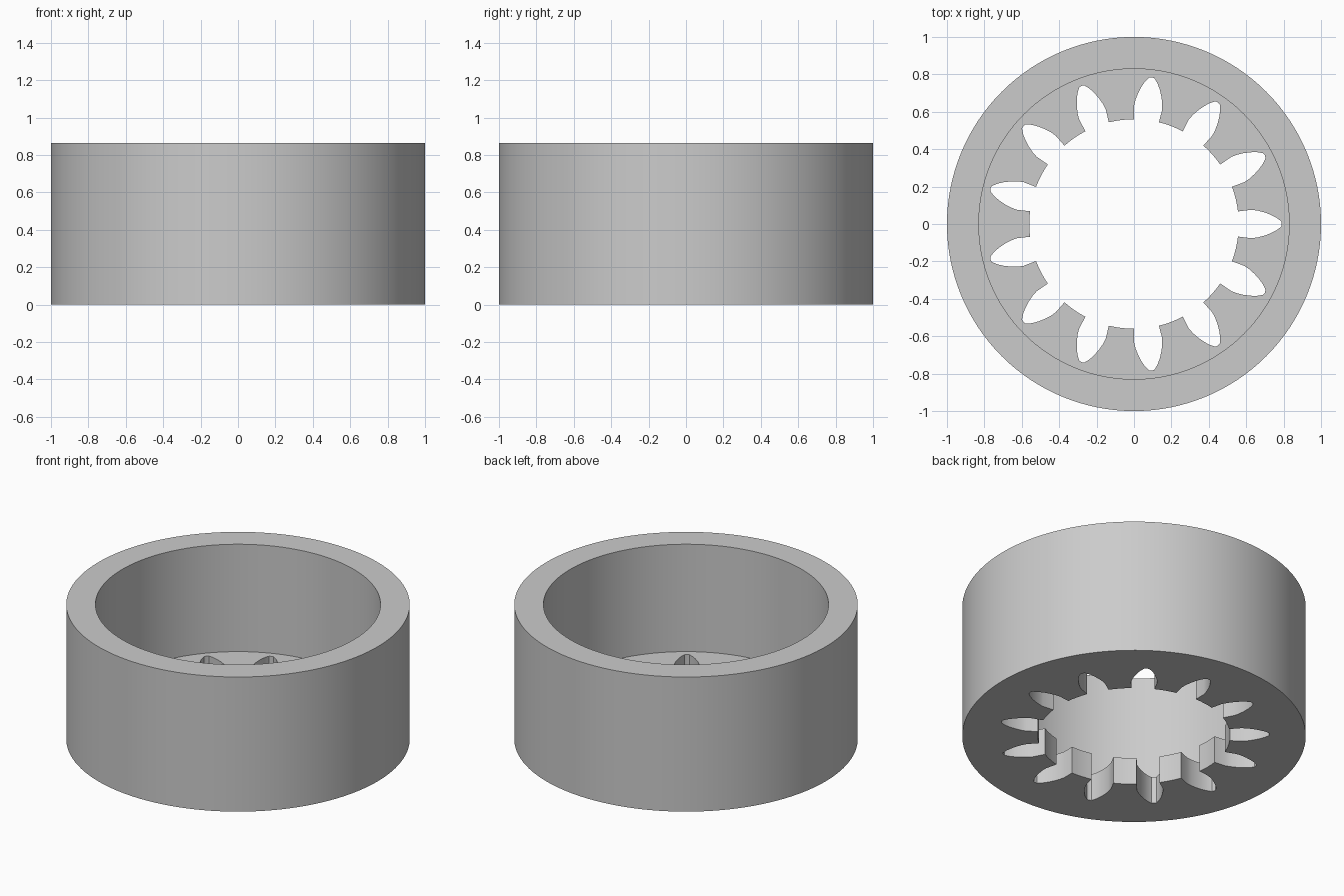
import bpy, bmesh
from math import sin, cos, pi, atan2, hypot

if "Cube" in bpy.data.objects:
    bpy.data.objects.remove(bpy.data.objects["Cube"], do_unlink=True)

HEIGHT, FLOOR = 0.865, 0.175
OUTER, INNER = 1.0, 0.83
TEETH, SEGMENTS = 13, 128
PITCH = 2 * pi / TEETH

grey = bpy.data.materials.new("light grey")
grey.use_nodes = True
grey.diffuse_color = (0.6, 0.6, 0.6, 1)
grey.node_tree.nodes["Principled BSDF"].inputs["Base Color"].default_value = (0.6, 0.6, 0.6, 1)

# Half of one tooth gap, from the tooth crest to the gap bottom (x outward, y half width)
FLANK = [(0.556, 0.067), (0.627, 0.076), (0.66, 0.072), (0.695, 0.063),
         (0.73, 0.05), (0.76, 0.035), (0.78, 0.02), (0.787, 0.014)]


def circle(radius):
    return [(radius * cos(2 * pi * i / SEGMENTS), radius * sin(2 * pi * i / SEGMENTS))
            for i in range(SEGMENTS)]


def gear_outline():
    """Internal gear opening: mirrored gap flanks joined by arcs at the tooth crests."""
    gap = [(x, -y) for x, y in FLANK] + [(0.79, 0)] + FLANK[::-1]
    polar = [(hypot(x, y), atan2(y, x)) for x, y in gap]
    crest, start = polar[-1]
    polar += [(crest, start + (PITCH - 2 * start) * k / 4) for k in (1, 2, 3)]
    return [(r * cos(a + n * PITCH), r * sin(a + n * PITCH))
            for n in range(TEETH) for r, a in polar]


bm = bmesh.new()


def add_loop(points, z):
    verts = [bm.verts.new((x, y, z)) for x, y in points]
    edges = [bm.edges.new((v, verts[(i + 1) % len(verts)])) for i, v in enumerate(verts)]
    return verts, edges


def wall(a, b):
    n = len(a[0])
    for i in range(n):
        j = (i + 1) % n
        bm.faces.new((a[0][i], a[0][j], b[0][j], b[0][i]))


def flat_face(a, b, normal):
    bmesh.ops.triangle_fill(bm, use_beauty=True, edges=a[1] + b[1], normal=normal)


# Cup loops and the gear opening through its floor
outer_low, outer_top = add_loop(circle(OUTER), 0), add_loop(circle(OUTER), HEIGHT)
inner_top, inner_low = add_loop(circle(INNER), HEIGHT), add_loop(circle(INNER), FLOOR)
gear = gear_outline()
gear_top, gear_low = add_loop(gear, FLOOR), add_loop(gear, 0)

wall(outer_low, outer_top)
wall(outer_top, inner_top)
wall(inner_top, inner_low)
wall(gear_top, gear_low)
flat_face(inner_low, gear_top, (0, 0, 1))
flat_face(outer_low, gear_low, (0, 0, -1))
bmesh.ops.recalc_face_normals(bm, faces=bm.faces)

mesh = bpy.data.meshes.new("ring_gear_cup")
bm.to_mesh(mesh)
bm.free()
mesh.materials.append(grey)
cup = bpy.data.objects.new("ring_gear_cup", mesh)
bpy.context.collection.objects.link(cup)

# Smooth walls with crisp rims
bpy.ops.object.select_all(action="DESELECT")
cup.select_set(True)
bpy.context.view_layer.objects.active = cup
bpy.ops.object.shade_smooth_by_angle(angle=pi / 7)
